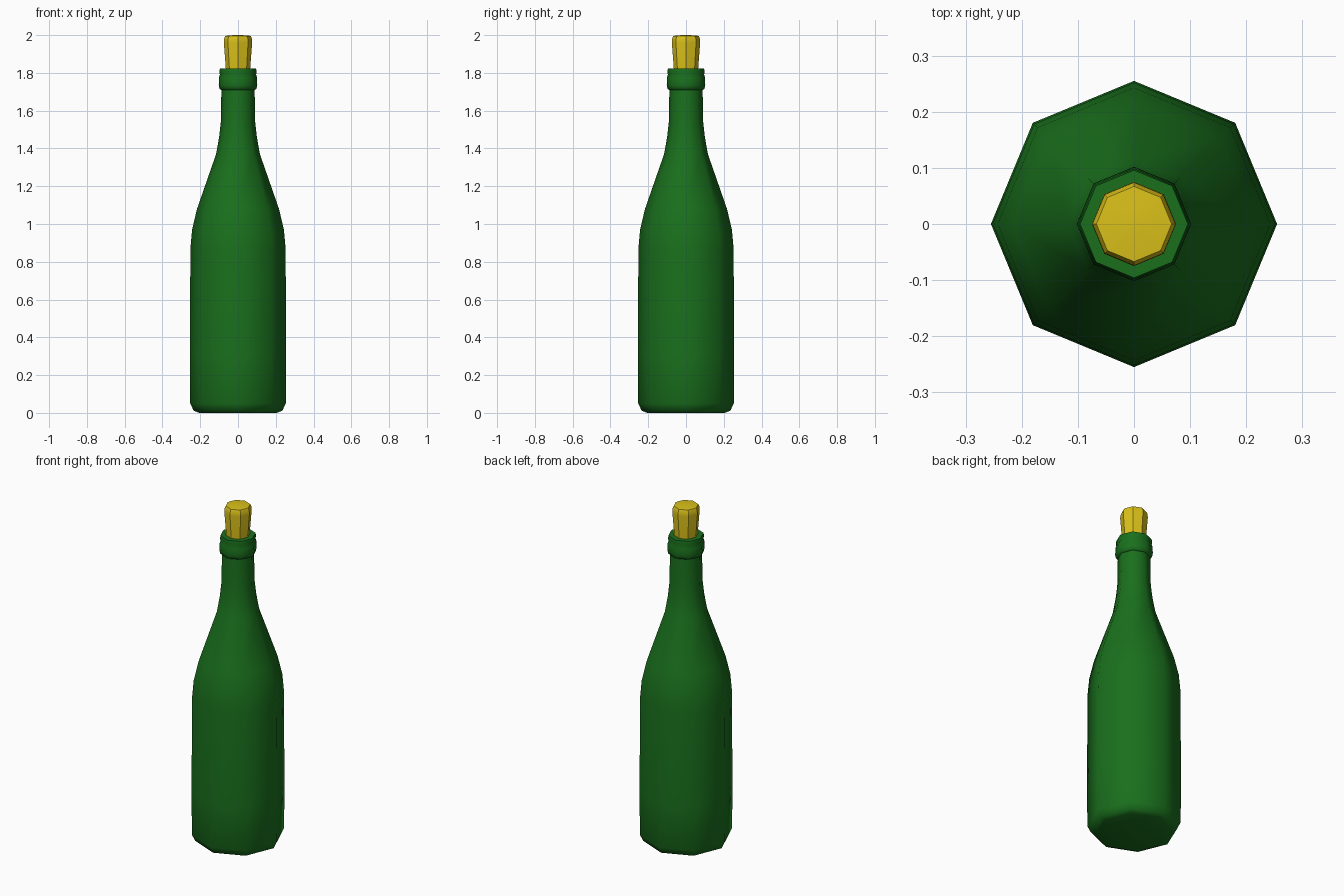
import bpy, bmesh, math

if "Cube" in bpy.data.objects:
    bpy.data.objects.remove(bpy.data.objects["Cube"])

SIDES = 8


def material(name, color):
    mat = bpy.data.materials.new(name)
    mat.diffuse_color = color
    mat.use_nodes = True
    mat.node_tree.nodes["Principled BSDF"].inputs["Base Color"].default_value = mat.diffuse_color
    return mat


def lathe(name, profile, mat, angle):
    """Revolve (radius, z) points into a closed eight-sided solid."""
    bm = bmesh.new()
    rings = []
    for r, z in profile:
        rings.append([bm.verts.new((r * math.cos(math.tau * i / SIDES),
                                    r * math.sin(math.tau * i / SIDES), z))
                      for i in range(SIDES)])
    for low, high in zip(rings, rings[1:]):
        for i in range(SIDES):
            j = (i + 1) % SIDES
            bm.faces.new((low[i], low[j], high[j], high[i]))
    bm.faces.new(rings[0][::-1])
    bm.faces.new(rings[-1])
    mesh = bpy.data.meshes.new(name)
    bm.to_mesh(mesh)
    bm.free()
    obj = bpy.data.objects.new(name, mesh)
    bpy.context.collection.objects.link(obj)
    mesh.materials.append(mat)
    bpy.ops.object.select_all(action='DESELECT')
    obj.select_set(True)
    bpy.context.view_layer.objects.active = obj
    bpy.ops.object.shade_smooth_by_angle(angle=math.radians(angle))
    return obj


green = material("green_glass", (0.01, 0.16, 0.012, 1))
yellow = material("cork_yellow", (0.70, 0.53, 0.01, 1))

# Bottle: base, body, shoulder, neck, collar and rim
lathe("bottle", [
    (0.205, 0.005), (0.235, 0.012), (0.253, 0.05), (0.255, 0.31),
    (0.252, 0.87), (0.243, 0.97), (0.217, 1.08), (0.116, 1.37),
    (0.100, 1.46), (0.091, 1.54), (0.088, 1.71),
    (0.098, 1.715), (0.102, 1.735), (0.101, 1.775), (0.096, 1.79),
    (0.099, 1.805), (0.096, 1.822), (0.066, 1.822), (0.062, 1.79),
], green, 60)

# Cork: tapered plug with a bevelled top
lathe("cork", [
    (0.062, 1.76), (0.065, 1.83), (0.075, 1.96), (0.074, 1.98),
    (0.067, 1.996), (0.02, 2.0),
], yellow, 40)

# Stand the bottle exactly on the ground
bottle = bpy.data.objects["bottle"]
for v in bottle.data.vertices:
    if v.co.z < 0.008:
        v.co.z = 0.0
